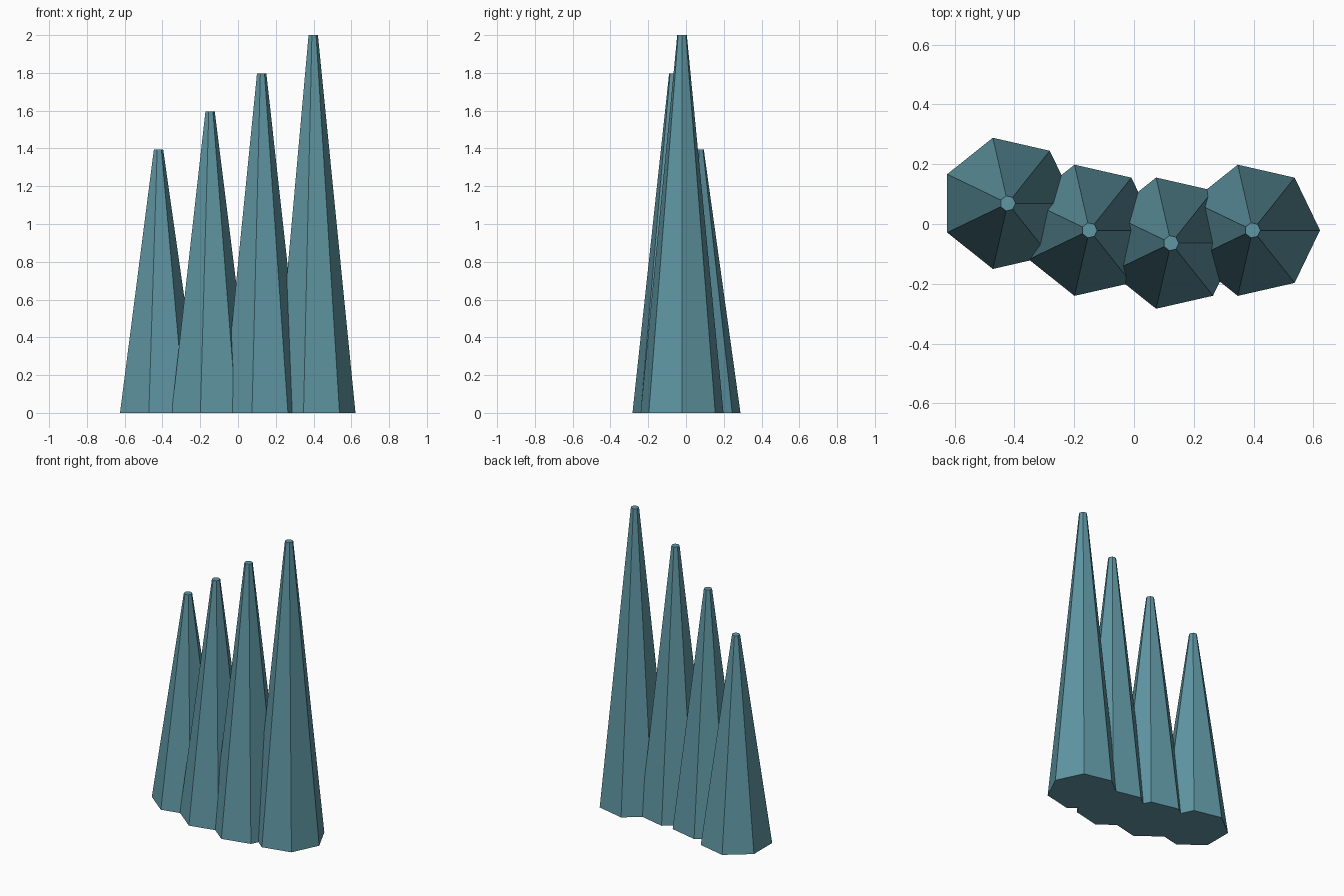
import bpy

if "Cube" in bpy.data.objects:
    bpy.data.objects.remove(bpy.data.objects["Cube"])

# Single teal colour
teal = bpy.data.materials.new("teal")
teal.diffuse_color = (0.115, 0.305, 0.366, 1.0)
teal.use_nodes = True
teal.node_tree.nodes["Principled BSDF"].inputs["Base Color"].default_value = teal.diffuse_color

BASE_RADIUS = 0.225
TIP_RADIUS = 0.026
SIDES = 7

# Row of overlapping tapered spires rising from left to right: x, y, height
spires = [
    (-0.422, 0.069, 1.394),
    (-0.149, -0.021, 1.596),
    (0.124, -0.064, 1.798),
    (0.397, -0.021, 2.0),
]


def add_spire(name, x, y, height):
    """Seven-sided frustum with one base corner pointing along +x."""
    bpy.ops.mesh.primitive_cone_add(
        vertices=SIDES, radius1=BASE_RADIUS, radius2=TIP_RADIUS,
        depth=height, location=(x, y, height / 2))
    spire = bpy.context.object
    spire.name = name
    # turn the mesh so its first corner lies on +x
    corner = spire.data.vertices[0].co
    from_x = corner.to_2d().angle_signed((1, 0))
    spire.rotation_euler.z = -from_x if abs(from_x) < 1e-6 else 0.0
    if abs(from_x) >= 1e-6:
        import math
        spire.rotation_euler.z = -math.atan2(corner.y, corner.x)
    spire.data.materials.append(teal)


for i, (x, y, height) in enumerate(spires, 1):
    add_spire(f"spire_{i}", x, y, height)
